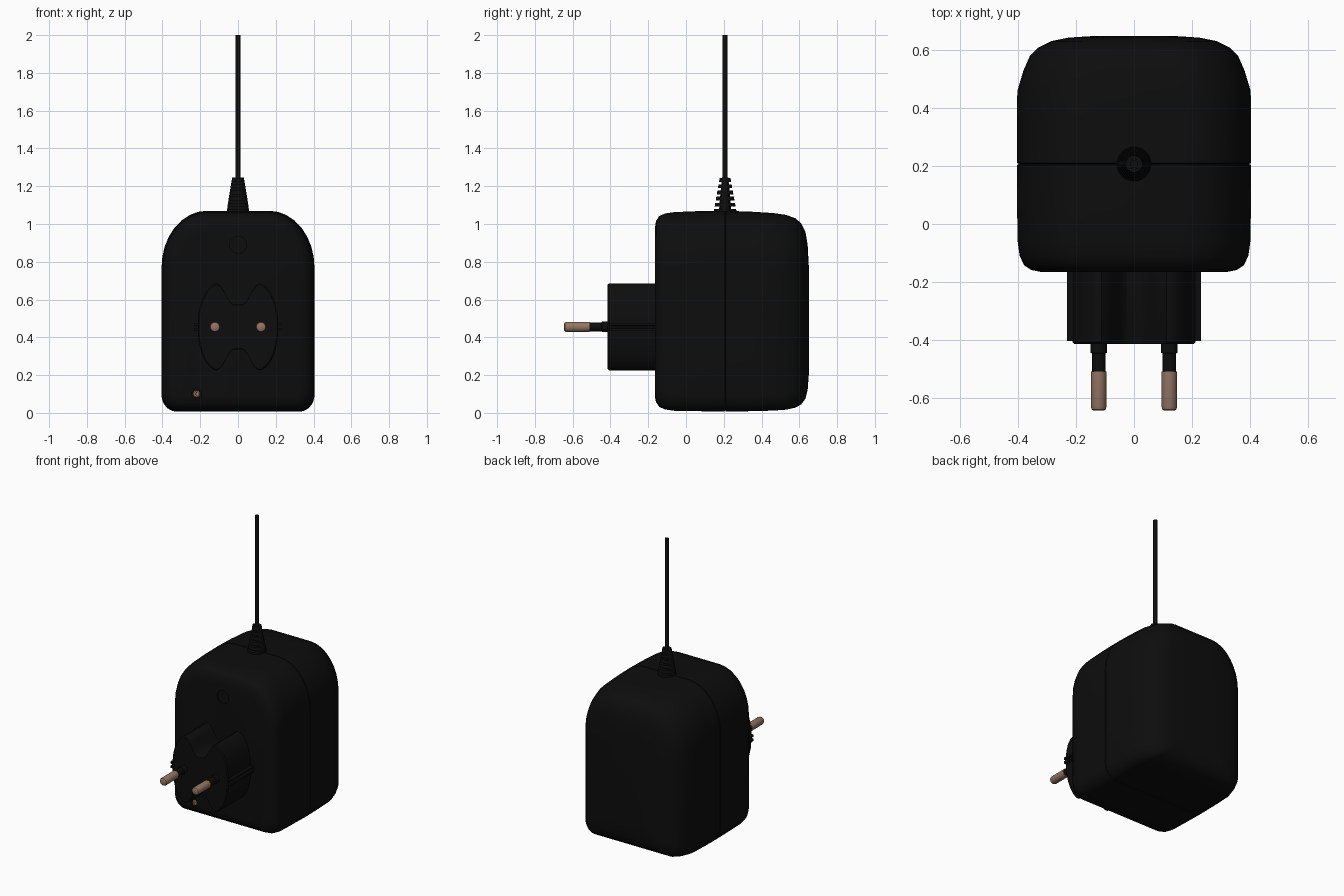
import bpy, bmesh, math
from mathutils import Matrix, Vector

if "Cube" in bpy.data.objects:
    bpy.data.objects.remove(bpy.data.objects["Cube"])


def material(name, r, g, b):
    m = bpy.data.materials.new(name)
    m.diffuse_color = (r, g, b, 1)
    m.use_nodes = True
    m.node_tree.nodes["Principled BSDF"].inputs["Base Color"].default_value = m.diffuse_color
    return m


BLACK = material("black plastic", 0.004, 0.004, 0.004)
COPPER = material("dull copper", 0.29, 0.18, 0.125)
SEAM_Y, PLUG_Z, PIN_X = 0.207, 0.455, 0.122


def loft(name, rings, mat, angle=35):
    """Skin closed rings of equal length and cap both ends."""
    bm = bmesh.new()
    vs = [[bm.verts.new(p) for p in r] for r in rings]
    n = len(vs[0])
    for a, b in zip(vs, vs[1:]):
        for i in range(n):
            bm.faces.new((a[i], a[(i + 1) % n], b[(i + 1) % n], b[i]))
    bm.faces.new(vs[0])
    bm.faces.new(vs[-1])
    bmesh.ops.recalc_face_normals(bm, faces=bm.faces)
    me = bpy.data.meshes.new(name)
    bm.to_mesh(me)
    bm.free()
    me.materials.append(mat)
    me.shade_smooth()
    me.set_sharp_from_angle(angle=math.radians(angle))
    ob = bpy.data.objects.new(name, me)
    bpy.context.collection.objects.link(ob)
    return ob


def turned(name, profile, mat, x=0, y=0, z=0, axis="Z", sy=1.0, n=24):
    """Round part: profile of (position, radius) along Y or Z."""
    rings = []
    for h, r in profile:
        ring = []
        for i in range(n):
            a = math.tau * i / n
            u, v = r * math.cos(a), r * sy * math.sin(a)
            ring.append((x + u, y + v, z + h) if axis == "Z" else (x + u, y + h, z + v))
        rings.append(ring)
    return loft(name, rings, mat)


def section(y, hx, zb, zt):
    """Housing cross-section: big elliptical top corners, tight bottom corners."""
    kx, kz = hx / 0.405, (zt - zb) / 1.062
    corners = [(1, 1, 0.24 * kx, 0.30 * kz, 0), (-1, 1, 0.24 * kx, 0.30 * kz, 90),
               (-1, -1, 0.08 * kx, 0.09 * kz, 180), (1, -1, 0.08 * kx, 0.09 * kz, 270)]
    pts = []
    for sx, sz, rx, rz, start in corners:
        cx = sx * (hx - rx)
        cz = zt - rz if sz > 0 else zb + rz
        for i in range(9):
            a = math.radians(start + 90 * i / 8)
            pts.append((cx + rx * math.cos(a), y, cz + rz * math.sin(a)))
    return pts


# Housing: two shells meeting at a narrow groove (y, half width, bottom, top)
front = [(-0.165, 0.325, 0.085, 0.975), (-0.159, 0.355, 0.058, 1.015),
         (-0.142, 0.38, 0.032, 1.042), (-0.11, 0.395, 0.018, 1.056),
         (-0.06, 0.402, 0.011, 1.063), (0.06, 0.404, 0.009, 1.068),
         (0.203, 0.405, 0.007, 1.07), (SEAM_Y, 0.397, 0.015, 1.062)]
back = [(SEAM_Y, 0.397, 0.015, 1.062), (0.211, 0.405, 0.007, 1.07),
        (0.35, 0.405, 0.009, 1.065), (0.46, 0.403, 0.012, 1.058),
        (0.53, 0.382, 0.017, 1.048), (0.58, 0.36, 0.028, 1.03),
        (0.61, 0.33, 0.045, 1.003), (0.632, 0.285, 0.075, 0.96),
        (0.644, 0.225, 0.12, 0.89), (0.65, 0.13, 0.2, 0.78)]
shell = loft("front_shell", [section(*s) for s in front], BLACK)
loft("back_shell", [section(*s) for s in back], BLACK)

# Recesses in the front shell: screw hole and round dimple
cutters = [turned("screw_hole_cutter", [(-0.2, 0.026), (-0.14, 0.026)], BLACK, -0.22, 0, 0.10, "Y"),
           turned("dimple_cutter", [(-0.2, 0.045), (-0.155, 0.045)], BLACK, 0, 0, 0.89, "Y", n=32)]
for c in cutters:
    c.hide_render = True
    mod = shell.modifiers.new("recess", "BOOLEAN")
    mod.operation, mod.solver, mod.object = "DIFFERENCE", "EXACT", c
bpy.context.view_layer.update()
cut = bpy.data.meshes.new_from_object(shell.evaluated_get(bpy.context.evaluated_depsgraph_get()))
shell.modifiers.clear()
shell.data = cut
cut.set_sharp_from_angle(angle=math.radians(35))
for c in cutters:
    bpy.data.objects.remove(c)

# Screw: a domed head with a raised hub
turned("screw", [(-0.14, 0.02), (-0.155, 0.02), (-0.16, 0.015), (-0.16, 0.007), (-0.154, 0.006)],
       COPPER, -0.22, 0, 0.10, "Y")

# Plug block: butterfly outline mirrored from one quarter
quarter = [(0.213, 0.03), (0.208, 0.08), (0.195, 0.135), (0.175, 0.18), (0.15, 0.212),
           (0.128, 0.228), (0.112, 0.23), (0.095, 0.22), (0.075, 0.192), (0.052, 0.148),
           (0.04, 0.13), (0.025, 0.119)]
upper = quarter + [(-x, z) for x, z in reversed(quarter)]
outline = upper + [(-x, -z) for x, z in upper]
loft("plug_block", [[(x * k, y, PLUG_Z + z * k) for x, z in outline]
                    for y, k in ((-0.15, 1), (-0.408, 1), (-0.415, 0.97))], BLACK)

for side, label in ((-1, "left"), (1, "right")):
    # Grip ribs down each side of the plug block
    for dz in (-0.014, 0.014):
        box = [(0.2, -0.009), (0.232, -0.007), (0.232, 0.007), (0.2, 0.009)]
        loft(label + "_grip_rib", [[(side * x, y, PLUG_Z + dz + z) for x, z in box]
                                   for y in (-0.15, -0.405)], BLACK)
    # Contact pins with insulating sleeves
    x = side * PIN_X
    turned(label + "_pin_sleeve", [(-0.40, 0.028), (-0.445, 0.028), (-0.447, 0.023), (-0.512, 0.023)],
           BLACK, x, 0, PLUG_Z, "Y")
    turned(label + "_pin", [(-0.51, 0.027), (-0.632, 0.027), (-0.641, 0.024), (-0.645, 0.018)],
           COPPER, x, 0, PLUG_Z, "Y")

# Strain relief: narrow core with a stack of wider rings
turned("strain_relief_core", [(1.05, 0.06), (1.10, 0.055), (1.245, 0.031)], BLACK, 0, SEAM_Y, sy=0.55)
for i in range(6):
    z = 1.06 + 0.0325 * i
    r = 0.061 - 0.0058 * i
    turned("strain_relief_ring", [(z, r), (z + 0.02, r - 0.003)], BLACK, 0, SEAM_Y)

# Cable
turned("cable", [(1.2, 0.0135), (2.0, 0.0135)], BLACK, 0, SEAM_Y, n=16)
